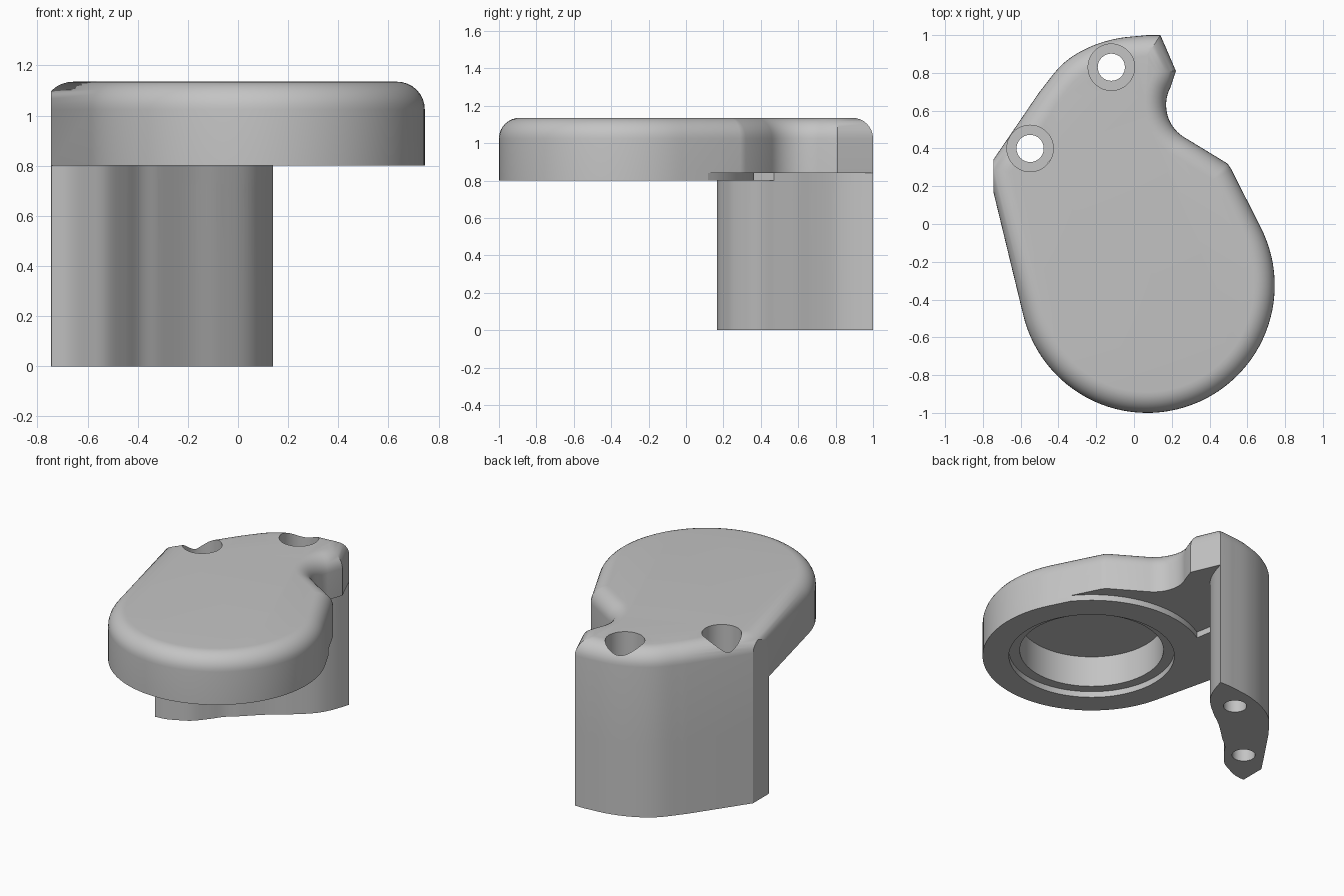
import bpy, bmesh, math
from mathutils import Vector

if "Cube" in bpy.data.objects:
    bpy.data.objects.remove(bpy.data.objects["Cube"], do_unlink=True)

TOP, FILLET = 1.135, 0.11
DISC, DISC_R = (0.07, -0.325), 0.675

grey = bpy.data.materials.new("plain_grey")
grey.use_nodes = True
colour = (0.55, 0.55, 0.55, 1)
grey.diffuse_color = colour
grey.node_tree.nodes["Principled BSDF"].inputs["Base Color"].default_value = colour


def arc(centre, r, a0, a1, n):
    """Points on an arc, angles in degrees."""
    angles = [math.radians(a0 + (a1 - a0) * i / n) for i in range(n + 1)]
    return [(centre[0] + r * math.cos(a), centre[1] + r * math.sin(a)) for a in angles]


def spline(pts, n=6):
    """Smooth curve through the points."""
    p = [Vector(q) for q in pts]
    p = [2 * p[0] - p[1]] + p + [2 * p[-1] - p[-2]]
    out = []
    for a, b, c, d in zip(p, p[1:], p[2:], p[3:]):
        for i in range(n):
            t = i / n
            out.append(tuple(0.5 * (2 * b + (c - a) * t + (2 * a - 5 * b + 4 * c - d) * t ** 2
                                    + (3 * b - a - 3 * c + d) * t ** 3)))
    return out + [tuple(p[-2])]


def inset(pts, dist):
    """Mitred inward offset of a counter-clockwise outline."""
    p = [Vector(q) for q in pts]
    out = []
    for i, q in enumerate(p):
        u = (q - p[i - 1]).normalized()
        v = (p[(i + 1) % len(p)] - q).normalized()
        n1, n2 = Vector((-u.y, u.x)), Vector((-v.y, v.x))
        out.append(q + (n1 + n2) * dist / (1 + n1.dot(n2)))
    return out


def loft(name, layers):
    """Solid from stacked (outline, height) layers."""
    bm = bmesh.new()
    rings = [[bm.verts.new((x, y, z)) for x, y in pts] for pts, z in layers]
    for low, high in zip(rings, rings[1:]):
        for i in range(len(low)):
            j = (i + 1) % len(low)
            bm.faces.new((low[i], low[j], high[j], high[i]))
    bm.faces.new(rings[0][::-1])
    bm.faces.new(rings[-1])
    bmesh.ops.recalc_face_normals(bm, faces=bm.faces)
    mesh = bpy.data.meshes.new(name)
    bm.to_mesh(mesh)
    bm.free()
    ob = bpy.data.objects.new(name, mesh)
    bpy.context.collection.objects.link(ob)
    mesh.materials.append(grey)
    return ob


def cut(name, pts, z0, z1):
    """Subtract a vertical prism from the body."""
    cutter = loft(name, [(pts, z0), (pts, z1)])
    cutter.hide_render = True
    cutter.hide_set(True)
    mod = body.modifiers.new(name, "BOOLEAN")
    mod.operation, mod.solver, mod.object = "DIFFERENCE", "EXACT", cutter
    bpy.context.view_layer.objects.active = body
    body.select_set(True)
    bpy.ops.object.modifier_apply(modifier=name)
    bpy.data.objects.remove(cutter, do_unlink=True)


# Body: cover outline with a rounded top edge
outline = arc(DISC, DISC_R, -167, 27, 56)
outline += [(0.515, 0.29), (0.495, 0.32)]
outline += arc((0.37, 0.63), 0.2, 238, 152, 14)
outline += [(0.222, 0.81), (0.14, 1.0)]
outline += spline([(0.07, 1.0), (-0.1, 0.98), (-0.25, 0.93), (-0.38, 0.845), (-0.5, 0.7)])
outline += [(-0.775, 0.296)]
layers = [(outline, 0), (outline, 0.5)]
for k in range(9):
    a = math.radians(90 * k / 8)
    layers.append((inset(outline, FILLET * (1 - math.cos(a))),
                   TOP - FILLET + FILLET * math.sin(a)))
body = loft("cover_with_mounting_leg", layers)

# Flat side on the leg corner
cut("side_trim", [(-1, -1), (-0.745, -1), (-0.745, 1), (-1, 1)], -1, 2)

# Leg: clear everything in front of its curved inner face
leg_upper = spline([(-0.32, 0.47), (-0.19, 0.59), (-0.07, 0.68), (0.04, 0.78),
                    (0.1, 0.88), (0.142, 1.005)])
leg_lower = spline([(-0.75, 0.165), (-0.67, 0.175), (-0.595, 0.207), (-0.52, 0.25),
                    (-0.45, 0.33), (-0.39, 0.41), (-0.32, 0.47)])
corner = [(0.16, 1.2), (1.2, 1.2)]
cut("leg_clearance", [(-1.2, 0.165)] + leg_lower[:-1] + leg_upper + corner
    + [(1.2, -1.2), (-1.2, -1.2)], -0.1, 0.8)

# Shallow underside relief behind the disc
cut("underside_relief", arc(DISC, 0.69, 40, 121, 30) + leg_upper + corner + [(1.2, 0.12)],
    0.7, 0.84)

# Stepped round pocket under the disc
cut("pocket_rim", arc(DISC, 0.512, 0, 355, 71), 0.6, 0.84)
cut("pocket", arc(DISC, 0.445, 0, 355, 71), 0.7, 1.05)

# Counterbored screw holes
for i, centre in enumerate([(-0.55, 0.4), (-0.12, 0.83)]):
    cut(f"screw_hole_{i}", arc(centre, 0.072, 0, 348.75, 31), -0.2, 1.4)
    cut(f"screw_recess_{i}", arc(centre, 0.123, 0, 352.5, 47), 0.8, 1.4)

bpy.ops.object.shade_smooth_by_angle(angle=math.radians(30))
